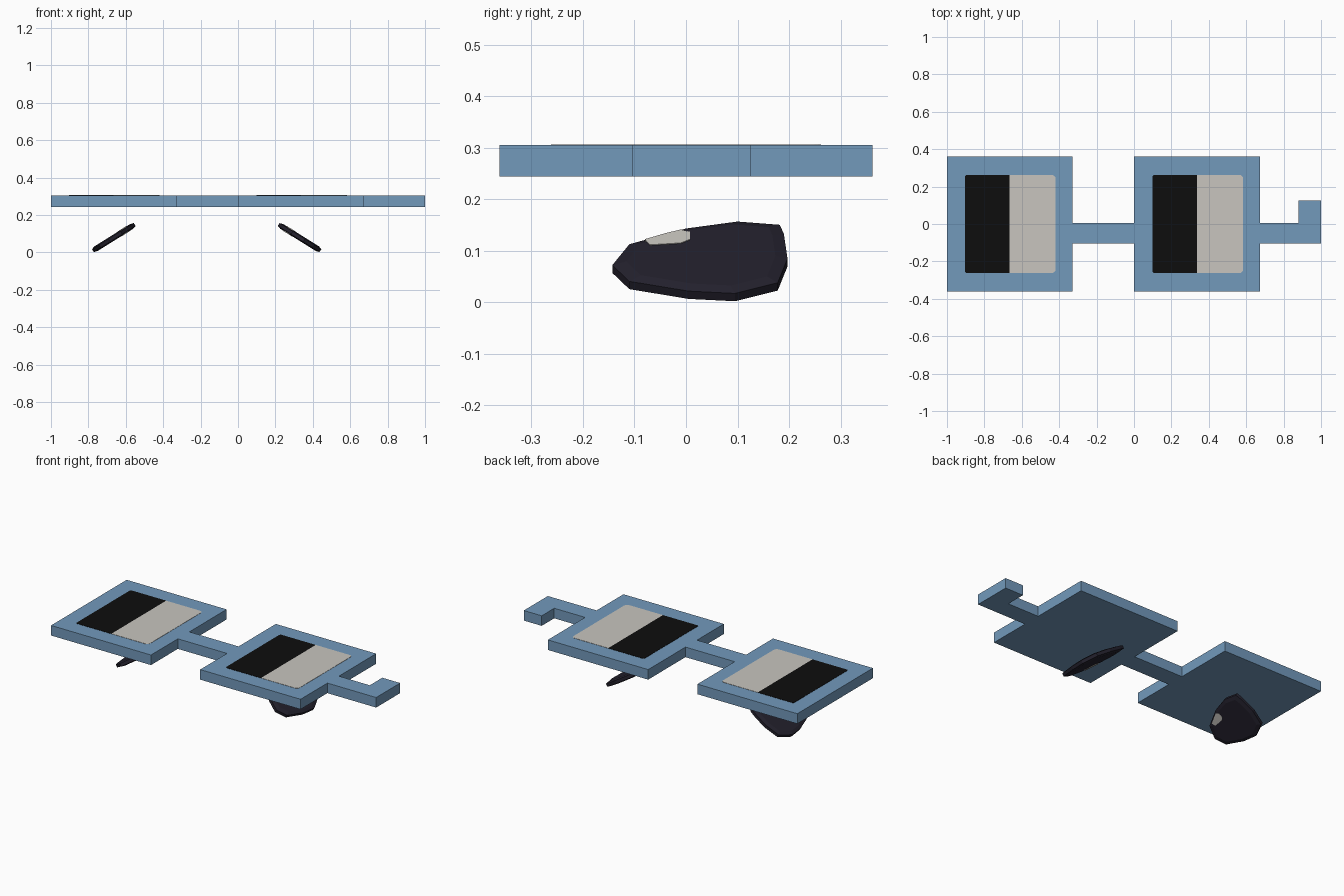
import bpy, bmesh, math
from mathutils import Vector

cube = bpy.data.objects.get("Cube")
if cube:
    bpy.data.objects.remove(cube, do_unlink=True)


def material(name, rgb):
    m = bpy.data.materials.new(name)
    m.use_nodes = True
    m.diffuse_color = (*rgb, 1)
    m.node_tree.nodes["Principled BSDF"].inputs["Base Color"].default_value = (*rgb, 1)
    return m


BLUE = material("frame blue", (0.17, 0.32, 0.50))
BLACK = material("lens black", (0.004, 0.004, 0.004))
CREAM = material("lens cream", (0.58, 0.56, 0.52))
DARK = material("pad dark", (0.017, 0.015, 0.026))


def loft(name, rings, mat):
    """Skin a stack of equal-length point rings and cap both ends."""
    bm = bmesh.new()
    loops = [[bm.verts.new(p) for p in ring] for ring in rings]
    n = len(loops[0])
    for a, b in zip(loops, loops[1:]):
        for i in range(n):
            j = (i + 1) % n
            bm.faces.new((a[i], a[j], b[j], b[i]))
    bm.faces.new(loops[0][::-1])
    bm.faces.new(loops[-1])
    bmesh.ops.recalc_face_normals(bm, faces=bm.faces)
    bmesh.ops.triangulate(bm, faces=[f for f in bm.faces if len(f.verts) > 4])
    mesh = bpy.data.meshes.new(name)
    bm.to_mesh(mesh)
    bm.free()
    mesh.materials.append(mat)
    obj = bpy.data.objects.new(name, mesh)
    bpy.context.collection.objects.link(obj)
    return obj


def slab(name, outline, z0, z1, mat):
    return loft(name, [[(x, y, z) for x, y in outline] for z in (z0, z1)], mat)


# Frame: two square rims, bridge and hooked arm as one flat outline
LOW, HIGH, HALF = -0.105, 0.005, 0.362
outline = [(-1, -HALF), (-0.33, -HALF), (-0.33, LOW), (0, LOW), (0, -HALF),
           (0.673, -HALF), (0.673, LOW), (1, LOW), (1, 0.125), (0.88, 0.125),
           (0.88, HIGH), (0.673, HIGH), (0.673, HALF), (0, HALF), (0, HIGH),
           (-0.33, HIGH), (-0.33, HALF), (-1, HALF)]
slab("frame", outline, 0.244, 0.305, BLUE)


# Lens panels: half black, half cream, rounded on their outer corners
def half_panel(inner, outer, r):
    s = 1 if outer > inner else -1
    pts = [(inner, -0.262)]
    for k in (-1, 1):
        for i in range(5):
            t = math.radians(22.5 * (i if k < 0 else 4 - i))
            pts.append((outer - s * r * (1 - math.sin(t)),
                        k * (0.262 - r * (1 - math.cos(t)))))
    return pts + [(inner, 0.262)]


for side, x in (("right", -1.0), ("left", 0.003)):
    slab(side + "_lens_black", half_panel(x + 0.335, x + 0.096, 0.01), 0.303, 0.3065, BLACK)
    slab(side + "_lens_cream", half_panel(x + 0.335, x + 0.581, 0.02), 0.303, 0.3065, CREAM)

# Nose pads: tilted faceted shapes below the frame, with a pale spot per face
PAD = [(-0.143, 0.063), (-0.11, 0.108), (0, 0.142), (0.1, 0.157), (0.182, 0.15),
       (0.19, 0.13), (0.197, 0.077), (0.178, 0.025), (0.095, 0.002),
       (0.005, 0.007), (-0.11, 0.028)]
SPOT = [(-0.08, 0.112), (-0.07, 0.1), (-0.01, 0.104), (0.008, 0.112),
        (0.008, 0.128), (-0.01, 0.133), (-0.04, 0.125)]
MID = Vector((0.04, 0.079))


def pad_ring(points, cx, s, h, scale):
    """Place y/z points on the tilted pad plane, offset h along its normal."""
    ring = []
    for p in points:
        y, z = MID + (Vector(p) - MID) * scale
        z = MID.y + (z - MID.y) * 0.9
        ring.append((cx + s * ((MID.y - z) * 1.6 + h * 0.545), y, z + h * 0.84))
    return ring


for side, cx, s in (("right", -0.665, -1), ("left", 0.33, 1)):
    layers = ((-0.015, 0.85), (-0.009, 1), (0.009, 1), (0.015, 0.85))
    loft(side + "_pad", [pad_ring(PAD, cx, s, h, k) for h, k in layers], DARK)
    for face, d in (("upper", 1), ("lower", -1)):
        loft(f"{side}_{face}_spot",
             [pad_ring(SPOT, cx, s, d * h, 1) for h in (0.009, 0.0165)], CREAM)
